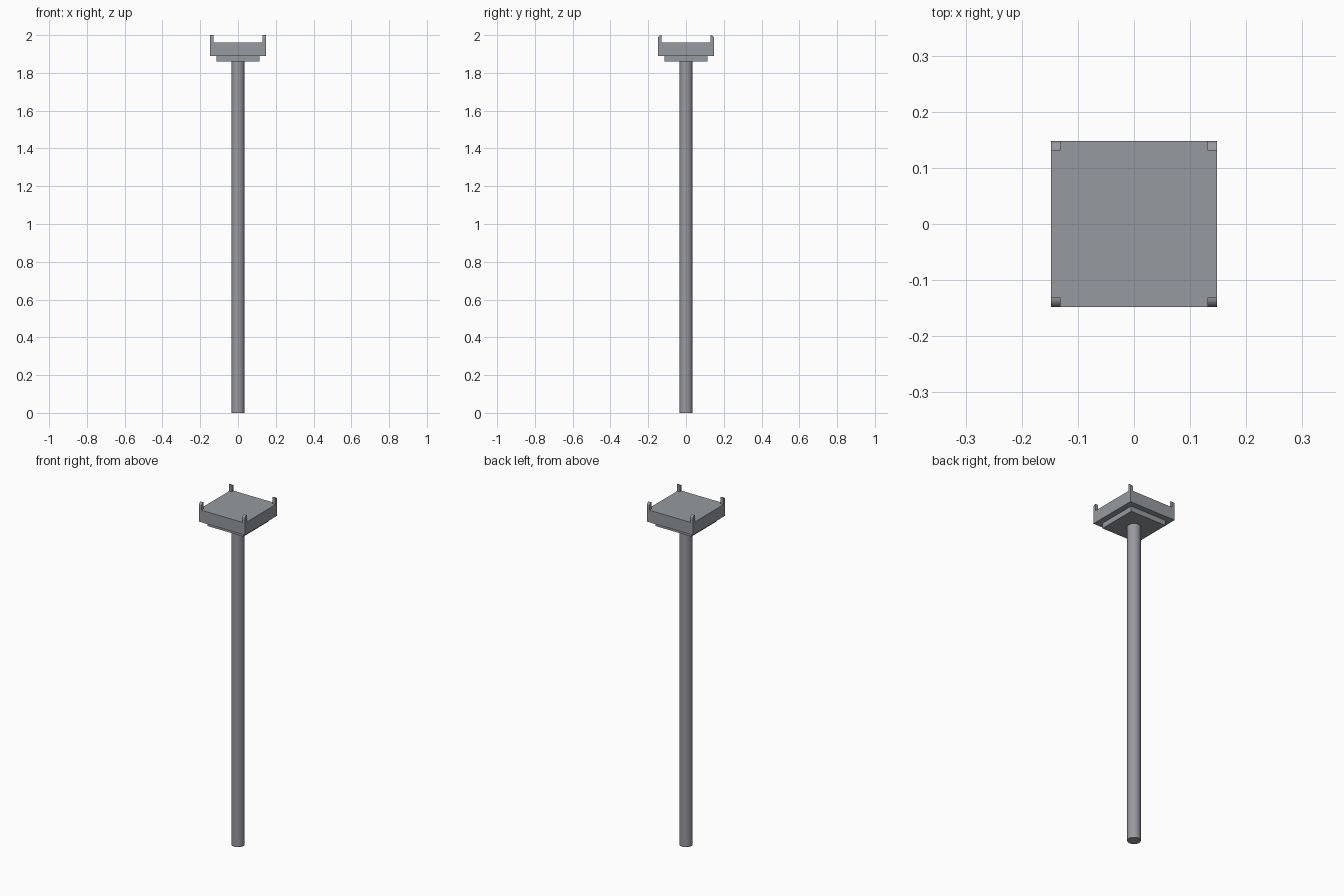
import bpy, bmesh, math

if "Cube" in bpy.data.objects:
    bpy.data.objects.remove(bpy.data.objects["Cube"])

# One grey metal for the whole stand
metal = bpy.data.materials.new("grey metal")
metal.diffuse_color = (0.305, 0.323, 0.345, 1)
metal.use_nodes = True
metal.node_tree.nodes["Principled BSDF"].inputs["Base Color"].default_value = metal.diffuse_color


def box(name, half, z0, z1):
    bpy.ops.mesh.primitive_cube_add(size=1, location=(0, 0, (z0 + z1) / 2))
    ob = bpy.context.object
    ob.name = name
    ob.scale = (2 * half, 2 * half, z1 - z0)
    bpy.ops.object.transform_apply(location=False, rotation=False, scale=True)
    ob.data.materials.append(metal)


# Pole
bpy.ops.mesh.primitive_cylinder_add(vertices=48, radius=0.035, depth=1.86, location=(0, 0, 0.93))
pole = bpy.context.object
pole.name = "pole"
pole.data.materials.append(metal)
bpy.ops.object.shade_smooth_by_angle()

# Mounting plate and block on top
box("mounting_plate", 0.115, 1.86, 1.89)
H = 0.148
box("top_block", H, 1.89, 1.96)

# Corner pegs, top edge rounded toward the outside front/back
W, Z0, Z1 = 0.017, 1.96, 2.0
profile = [(H - W, Z0), (H, Z0)]
for i in range(9):
    a = math.pi / 2 * i / 8
    profile.append((H - W + W * math.cos(a), Z1 - W + W * math.sin(a)))
for sx, side in ((-1, "left"), (1, "right")):
    for sy, end in ((-1, "front"), (1, "back")):
        bm = bmesh.new()
        face = bm.faces.new([bm.verts.new((sx * H, sy * y, z)) for y, z in profile])
        ext = bmesh.ops.extrude_face_region(bm, geom=[face], use_keep_orig=True)
        moved = [v for v in ext["geom"] if isinstance(v, bmesh.types.BMVert)]
        bmesh.ops.translate(bm, verts=moved, vec=(-sx * W, 0, 0))
        bmesh.ops.recalc_face_normals(bm, faces=bm.faces)
        me = bpy.data.meshes.new(f"{end}_{side}_peg")
        bm.to_mesh(me)
        bm.free()
        me.materials.append(metal)
        peg = bpy.data.objects.new(me.name, me)
        bpy.context.collection.objects.link(peg)
        bpy.ops.object.select_all(action="DESELECT")
        peg.select_set(True)
        bpy.context.view_layer.objects.active = peg
        bpy.ops.object.shade_smooth_by_angle()
